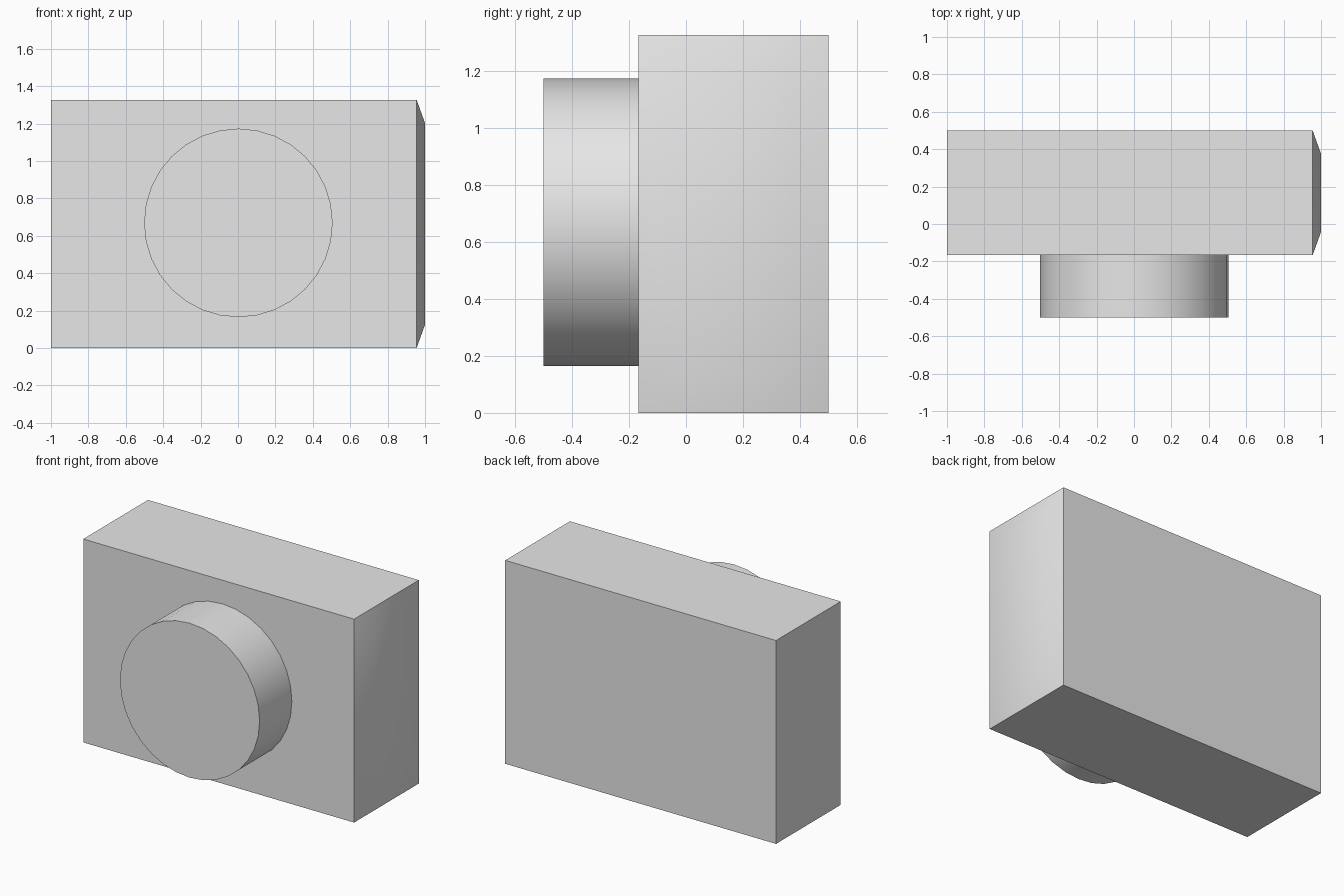
import bpy, bmesh, math
from mathutils import Vector

cube = bpy.data.objects.get("Cube")
if cube:
    bpy.data.objects.remove(cube, do_unlink=True)

# Single grey material
grey = bpy.data.materials.new("light_grey")
grey.use_nodes = True
colour = (0.8, 0.8, 0.8, 1.0)
grey.diffuse_color = colour
grey.node_tree.nodes["Principled BSDF"].inputs["Base Color"].default_value = colour


def finish(obj):
    """Give the part its colour and smooth its shallow edges."""
    obj.data.materials.clear()
    obj.data.materials.append(grey)
    bpy.ops.object.select_all(action='DESELECT')
    obj.select_set(True)
    bpy.context.view_layer.objects.active = obj
    bpy.ops.object.shade_smooth_by_angle(angle=math.radians(30))


# Box body with a shallow raised panel on its left end
low = Vector((-1.0, -0.167, 0.0))
high = Vector((0.955, 0.5, 1.327))
bulge, margin = 0.045, 0.125

bm = bmesh.new()
bmesh.ops.create_cube(bm, size=1.0)
for v in bm.verts:
    v.co = Vector(high[i] if v.co[i] > 0 else low[i] for i in range(3))
bm.normal_update()
end = next(f for f in bm.faces if f.normal.x > 0.9)
bmesh.ops.inset_region(bm, faces=[end], thickness=margin, depth=0.0,
                       use_even_offset=True)
for v in end.verts:
    v.co.x = high.x + bulge
bmesh.ops.recalc_face_normals(bm, faces=bm.faces)
mesh = bpy.data.meshes.new("body")
bm.to_mesh(mesh)
bm.free()
body = bpy.data.objects.new("body", mesh)
bpy.context.collection.objects.link(body)
finish(body)

# Round barrel on the front face
front, back = -0.5, low.y
bpy.ops.mesh.primitive_cylinder_add(
    vertices=32, radius=0.504, depth=back - front,
    location=(0.002, (front + back) / 2, 0.669),
    rotation=(math.radians(90), 0, 0))
barrel = bpy.context.object
barrel.name = "front_barrel"
finish(barrel)
